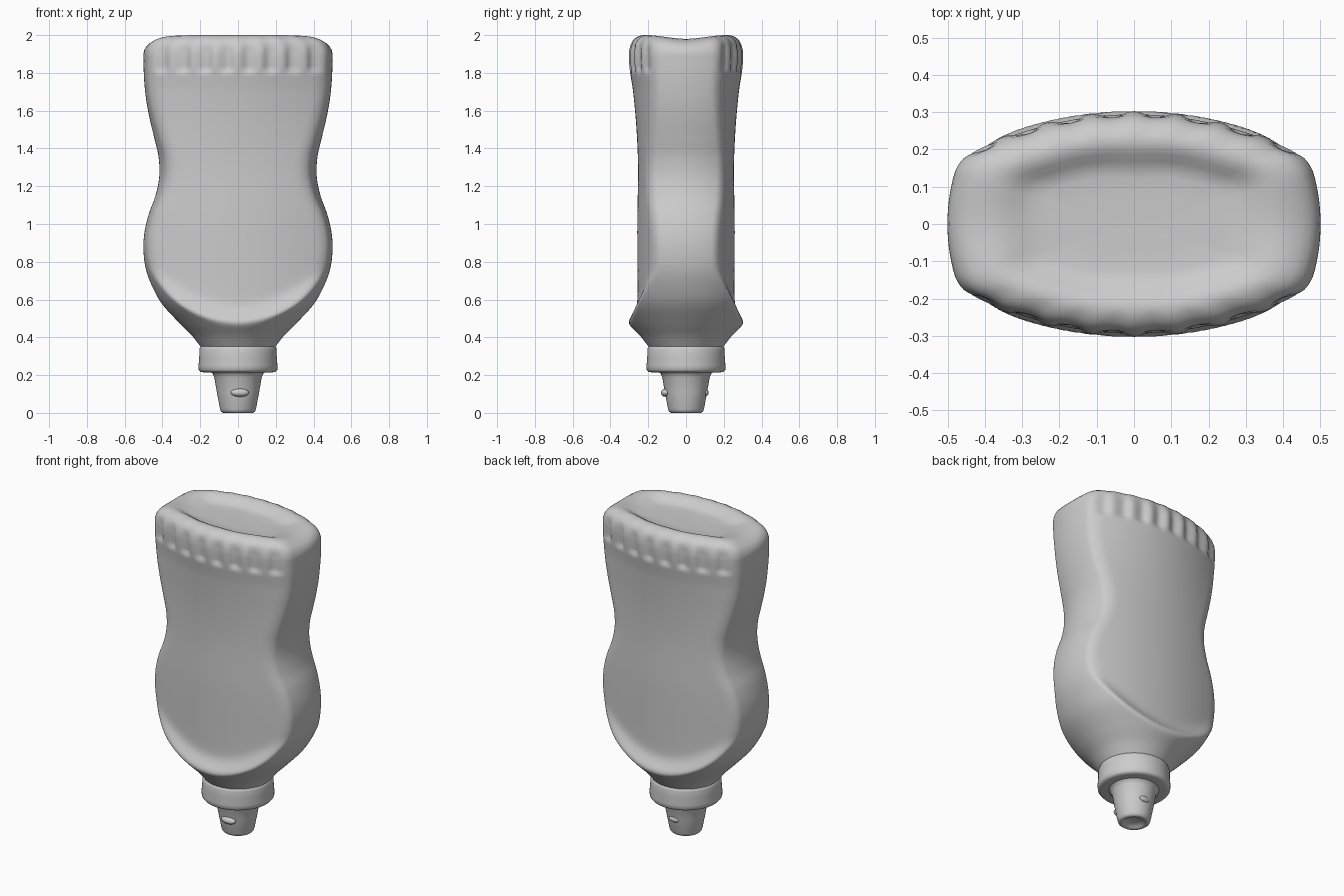
import bpy, bmesh, math

cube = bpy.data.objects.get("Cube")
if cube:
    bpy.data.objects.remove(cube, do_unlink=True)

grey = bpy.data.materials.new("plain_grey")
grey.use_nodes = True
grey.diffuse_color = (0.6, 0.6, 0.6, 1)
grey.node_tree.nodes["Principled BSDF"].inputs["Base Color"].default_value = (0.6, 0.6, 0.6, 1)

# Height-dependent shape: (z, value)
RADIUS = [(.34, .19), (.36, .205), (.41, .245), (.47, .305), (.57, .397), (.65, .445), (.75, .485),
          (.85, .5), (.95, .496), (1.05, .473), (1.15, .437), (1.25, .417), (1.35, .42),
          (1.45, .442), (1.55, .466), (1.65, .485), (1.75, .496), (1.85, .5), (2.1, .5)]
DEPTH = [(.3, .262), (.6, .257), (1.0, .258), (1.3, .254), (1.5, .262), (1.7, .28), (1.82, .298),
         (1.9, .303), (2.1, .30)]
CURVE = [(.3, .4), (1.3, .4), (1.6, .47), (1.85, .55), (2.1, .55)]


def sample(table, z):
    """Smooth interpolation through a table of points."""
    i = max(j for j in range(len(table) - 1) if table[j][0] <= z or j == 0)

    def slope(j):
        a, b = table[max(j - 1, 0)], table[min(j + 1, len(table) - 1)]
        return (b[1] - a[1]) / (b[0] - a[0])
    (z0, v0), (z1, v1) = table[i], table[i + 1]
    h = z1 - z0
    t = (z - z0) / h
    s = t * t * (3 - 2 * t)
    return (v0 + (v1 - v0) * s + h * slope(i) * t * (1 - t) ** 2
            - h * slope(i + 1) * t * t * (1 - t))


def step(a, b, v):
    t = min(max((v - a) / (b - a), 0), 1)
    return t * t * (3 - 2 * t)


def body_radius(angle, z):
    """Round body trimmed by a bowed panel on the front and back."""
    c, s = math.cos(angle), abs(math.sin(angle))
    r_side = sample(RADIUS, z)
    k = sample(CURVE, z)

    def hit(d):
        return 2 * d / (s + math.sqrt(s * s + 4 * k * d * c * c) + 1e-6)
    d = sample(DEPTH, z)
    x = min(hit(d), r_side) * c
    # raised lip along the panel's rounded lower edge
    d += .045 * math.exp(-((z - .475 - 1.1 * x * x) / .06) ** 2) * (1 - step(.6, .8, z))
    # grip flutes near the top
    band = step(1.79, 1.83, z) * (1 - step(1.92, 1.97, z))
    d -= .016 * band * math.sin(math.pi * x / .118) ** 2
    r_panel = hit(d)
    soft = .015 + .03 * step(.5, .8, z)
    h = max(soft - abs(r_side - r_panel), 0) / soft
    return min(r_side, r_panel) - h * h * soft / 4


def finish(obj, angle):
    obj.data.materials.append(grey)
    bpy.ops.object.select_all(action='DESELECT')
    obj.select_set(True)
    bpy.context.view_layer.objects.active = obj
    bpy.ops.object.shade_smooth_by_angle(angle=math.radians(angle))


def loft(name, rings, angle=45):
    """Join closed rings of points, capping both ends."""
    bm = bmesh.new()
    loops = [[bm.verts.new(p) for p in ring] for ring in rings]
    n = len(loops[0])
    for low, high in zip(loops, loops[1:]):
        for i in range(n):
            j = (i + 1) % n
            bm.faces.new((low[i], low[j], high[j], high[i]))
    bm.faces.new(loops[0][::-1])
    bm.faces.new(loops[-1])
    mesh = bpy.data.meshes.new(name)
    bm.to_mesh(mesh)
    bm.free()
    obj = bpy.data.objects.new(name, mesh)
    bpy.context.collection.objects.link(obj)
    finish(obj, angle)
    return obj


def lathe(name, profile, sides=64):
    loft(name, [[(r * math.cos(a), r * math.sin(a), z)
                 for a in (2 * math.pi * i / sides for i in range(sides))]
                for r, z in profile])


# Bottle body with rounded shoulders and a dished base on top
SIDES = 256
angles = [2 * math.pi * i / SIDES for i in range(SIDES)]
heights = [.34 + 1.56 * i / 130 for i in range(131)]
rings = [[(body_radius(a, z) * math.cos(a), body_radius(a, z) * math.sin(a), z) for a in angles]
         for z in heights]
top = [(.003, 1.925), (.01, 1.95), (.02, 1.97), (.035, 1.985), (.055, 1.996), (.075, 2.0),
       (.095, 1.998), (.115, 1.988), (.135, 1.974), (.155, 1.963), (.18, 1.958)]
for inset, z in top:
    ring = []
    for a in angles:
        r = body_radius(a, min(z, 1.95) if inset < .06 else 2.0)
        q = r * (1 - inset / .3)
        if abs(math.cos(a)) * r > .3:
            q = max(q, r - inset * 1.5)
        q = r - inset * (1 + .5 * math.cos(a) ** 4)
        y = q * math.sin(a)
        dip = .02 * math.exp(-(y / .13) ** 2) * step(1.9, 2.0, z) * step(.2, .4, abs(q * math.cos(a)))
        ring.append((q * math.cos(a), y, z - dip))
    rings.append(ring)
for f in (.6, .25, .02):
    rings.append([(x * f, y * f, 1.956 + (z - 1.956) * f) for x, y, z in ring])
loft("bottle_body", rings, 60)

# Screw collar and nozzle
lathe("collar", [(.12, .216), (.185, .215), (.2, .218), (.208, .228), (.209, .25), (.205, .3),
                 (.205, .335), (.2, .35), (.19, .357), (.15, .36)])
lathe("nozzle", [(.01, .015), (.05, .014), (.06, .004), (.07, 0), (.082, .001), (.09, .007),
                 (.095, .02), (.112, .11), (.126, .19), (.134, .208), (.15, .22)])

# Small snap tabs on the nozzle
for name, y, size in (("front_tab", -.108, (.048, .025, .022)), ("back_tab", .106, (.035, .014, .018))):
    bpy.ops.mesh.primitive_uv_sphere_add(segments=24, ring_count=12, location=(.01, y, .107))
    tab = bpy.context.object
    tab.name = name
    tab.scale = size
    finish(tab, 60)
